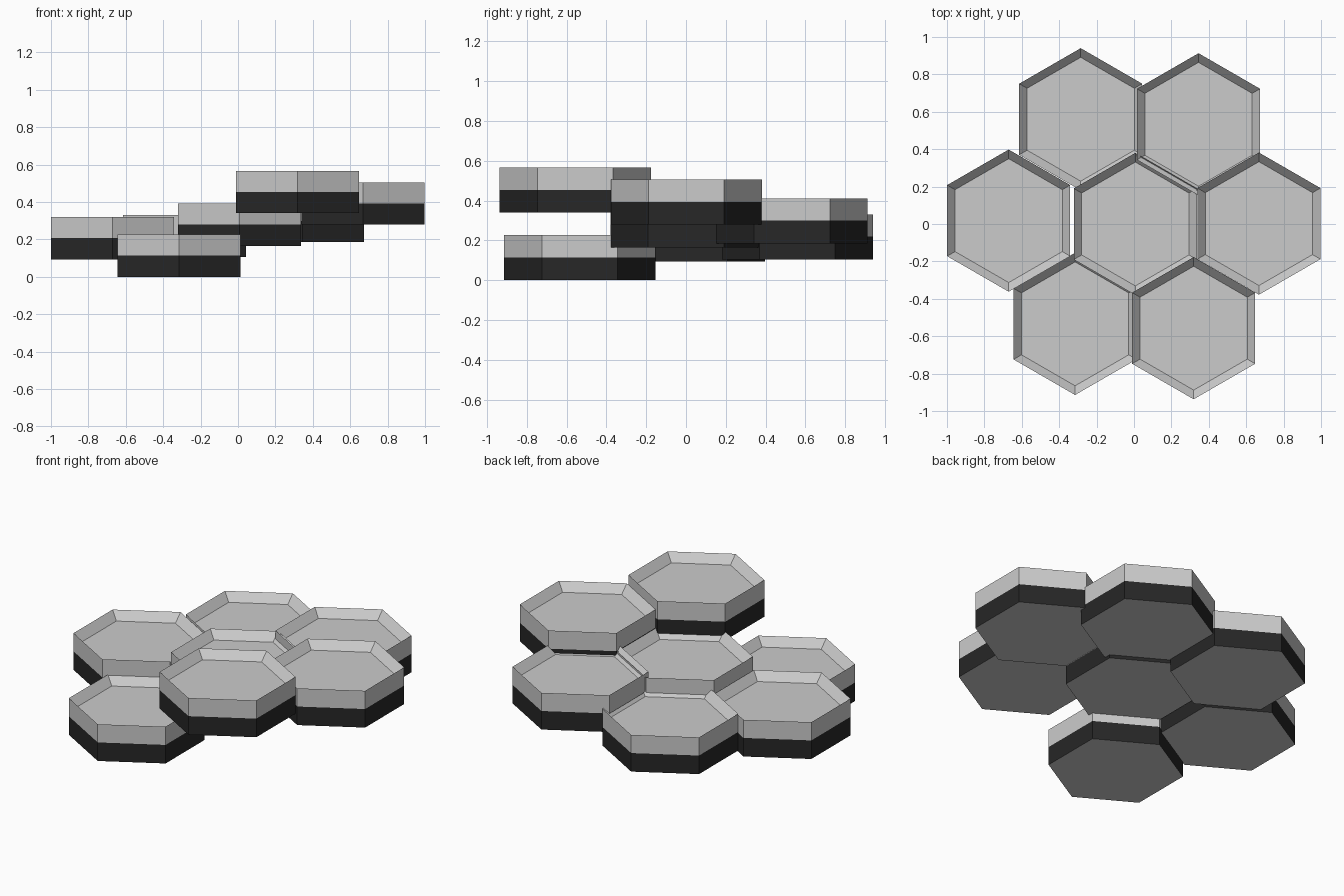
import bpy, bmesh
from math import sin, cos, pi

if "Cube" in bpy.data.objects:
    bpy.data.objects.remove(bpy.data.objects["Cube"])

RADIUS, INNER = 0.38, 0.331      # outer rim and recessed floor radii
HEIGHT, BAND, DEPTH = 0.226, 0.114, 0.05


def make_material(name, value):
    mat = bpy.data.materials.new(name)
    mat.diffuse_color = (value, value, value, 1)
    mat.use_nodes = True
    mat.node_tree.nodes["Principled BSDF"].inputs["Base Color"].default_value = mat.diffuse_color
    return mat


grey = make_material("grey_stone", 0.8)
black = make_material("black_band", 0.02)


def hex_tile(name, x, y, z):
    """Hexagonal tray: flat bottom, black lower band, grey upper wall, sloped recess."""
    bm = bmesh.new()
    profile = [(RADIUS, 0), (RADIUS, BAND), (RADIUS, HEIGHT), (INNER, HEIGHT - DEPTH)]
    rings = [[bm.verts.new((r * cos(pi / 6 + i * pi / 3), r * sin(pi / 6 + i * pi / 3), h))
              for i in range(6)] for r, h in profile]
    # bottom and recessed floor
    bm.faces.new(rings[0][::-1])
    bm.faces.new(rings[-1])
    # walls between consecutive rings
    for level, (lo, hi) in enumerate(zip(rings, rings[1:])):
        for i in range(6):
            j = (i + 1) % 6
            face = bm.faces.new((lo[i], lo[j], hi[j], hi[i]))
            face.material_index = 1 if level == 0 else 0
    mesh = bpy.data.meshes.new(name)
    bm.to_mesh(mesh)
    bm.free()
    mesh.materials.append(grey)
    mesh.materials.append(black)
    obj = bpy.data.objects.new(name, mesh)
    obj.location = (x, y, z)
    bpy.context.collection.objects.link(obj)


# seven stepped tiles
for tile in [
    ("tile_back_left", -0.285, 0.56, 0.105),
    ("tile_back_right", 0.345, 0.533, 0.185),
    ("tile_left", -0.67, 0.018, 0.094),
    ("tile_center", 0.007, 0.0, 0.165),
    ("tile_right", 0.668, 0.002, 0.279),
    ("tile_front_left", -0.315, -0.534, 0.0),
    ("tile_front_right", 0.319, -0.557, 0.34),
]:
    hex_tile(*tile)
